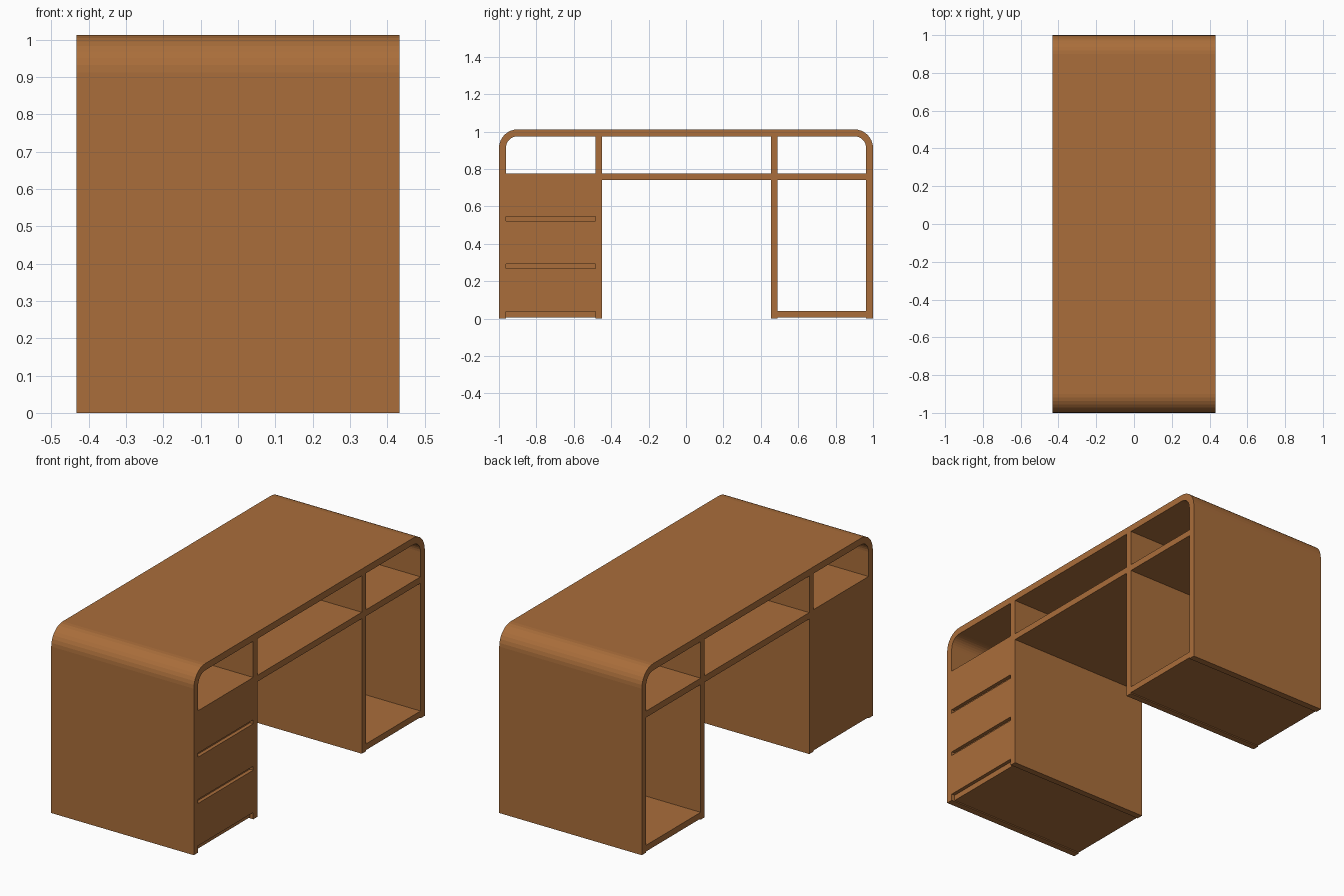
import bpy
import bmesh
from math import pi, sin, cos

cube = bpy.data.objects.get("Cube")
if cube:
    bpy.data.objects.remove(cube, do_unlink=True)

HALF_W, HEIGHT, THICK, RADIUS = 0.432, 1.012, 0.037, 0.1
INNER = 1 - THICK             # inside face of the end walls
UNDER = HEIGHT - THICK        # underside of the top
BEND_STEPS = 8

wood = bpy.data.materials.new("warm_brown_wood")
wood.use_nodes = True
colour = (0.40, 0.155, 0.043, 1)
wood.diffuse_color = colour
wood.node_tree.nodes["Principled BSDF"].inputs["Base Color"].default_value = colour


def finish(name, bm):
    bmesh.ops.recalc_face_normals(bm, faces=bm.faces)
    mesh = bpy.data.meshes.new(name)
    bm.to_mesh(mesh)
    bm.free()
    mesh.materials.append(wood)
    obj = bpy.data.objects.new(name, mesh)
    bpy.context.collection.objects.link(obj)
    return obj


def board(name, y, z, x=(-HALF_W, HALF_W)):
    """Box between the given limits on each axis."""
    bm = bmesh.new()
    bmesh.ops.create_cube(bm, size=1)
    for v in bm.verts:
        v.co = [(lo + hi) / 2 + c * (hi - lo) for c, (lo, hi) in zip(v.co, (x, y, z))]
    return finish(name, bm)


def arch(radius):
    """Half-open arch path in (y, z), from the foot at -y to the foot at +y."""
    end = 1 - RADIUS + radius
    pts = [(-end, 0)]
    for side, start in ((-1, pi), (1, pi / 2)):
        for i in range(BEND_STEPS + 1):
            a = start - pi / 2 * i / BEND_STEPS
            pts.append((side * (1 - RADIUS) + radius * cos(a),
                        HEIGHT - RADIUS + radius * sin(a)))
    return pts + [(end, 0)]


# Bent shell: both end walls and the top in one piece
bm = bmesh.new()
rings = []
for x in (-HALF_W, HALF_W):
    for path in (arch(RADIUS), arch(RADIUS - THICK)):
        rings.append([bm.verts.new((x, y, z)) for y, z in path])
outer_l, inner_l, outer_r, inner_r = rings
for a, b in ((outer_l, inner_l), (outer_r, inner_r), (outer_l, outer_r), (inner_l, inner_r)):
    for i in range(len(a) - 1):
        bm.faces.new((a[i], a[i + 1], b[i + 1], b[i]))
for i in (0, -1):
    bm.faces.new((outer_l[i], outer_r[i], inner_r[i], inner_l[i]))
finish("bent_shell", bm)

# Upright dividers
board("drawer_divider", (-0.485, -0.45), (0, UNDER))
board("cabinet_divider", (0.455, 0.49), (0, UNDER))

# Shelves and cabinet floor
board("centre_shelf", (-0.45, 0.455), (0.74, 0.775))
board("cabinet_shelf", (0.49, INNER), (0.74, 0.775))
board("cabinet_floor", (0.49, INNER), (0.006, 0.04))

# Drawer block with three flush fronts separated by finger gaps
FRONT_DEPTH = 0.02
bay = (-INNER, -0.485)
board("drawer_block", bay, (0.006, 0.777), (-HALF_W, HALF_W - FRONT_DEPTH))
for i in range(3):
    bottom = 0.037 + 0.254 * i
    board(f"drawer_front_{i + 1}", bay, (bottom, bottom + 0.232), (HALF_W - FRONT_DEPTH, HALF_W))
